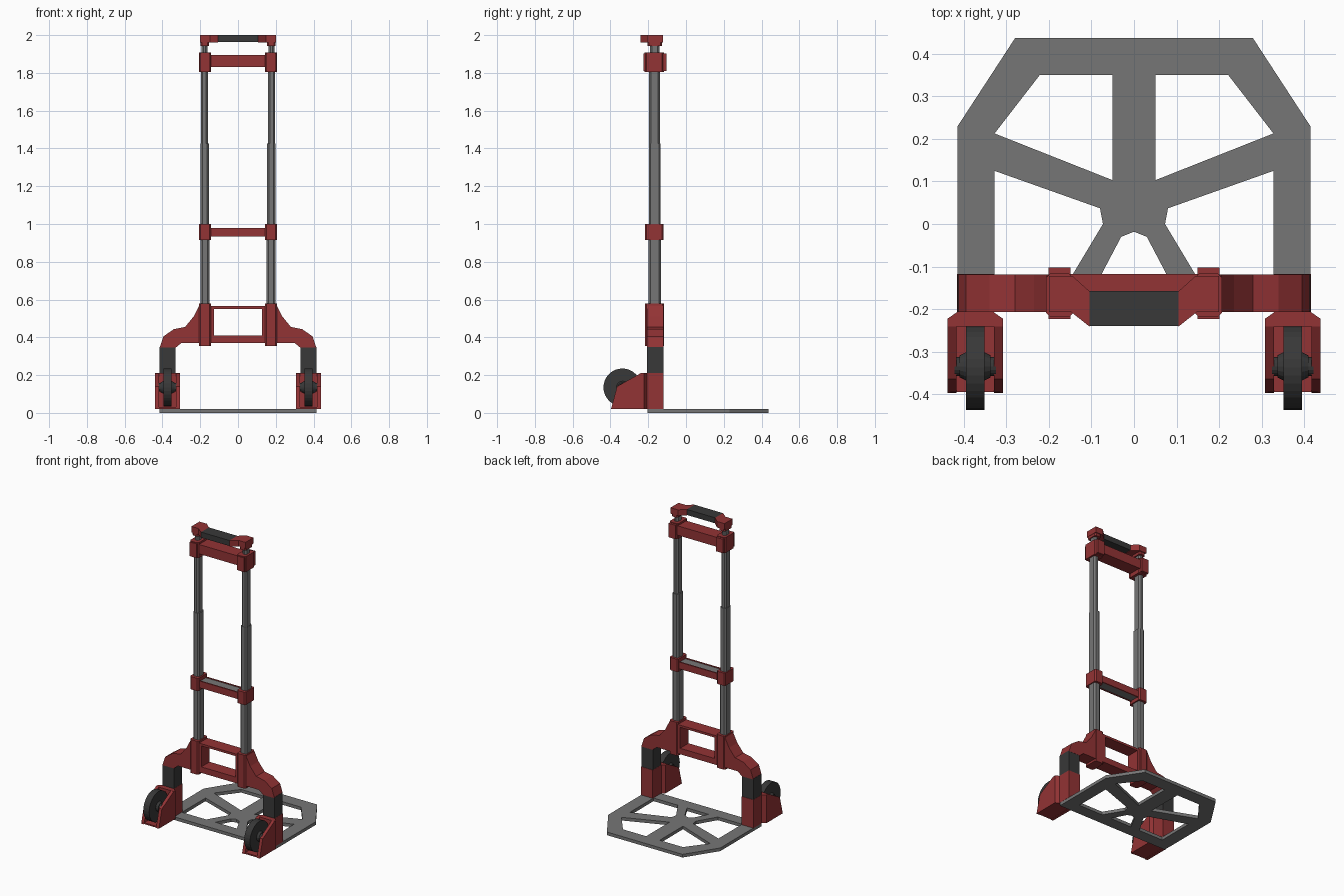
import bpy, bmesh
from math import pi
from mathutils import Matrix

if "Cube" in bpy.data.objects:
    bpy.data.objects.remove(bpy.data.objects["Cube"])


def material(name, rgb):
    m = bpy.data.materials.new(name)
    m.diffuse_color = (*rgb, 1)
    m.use_nodes = True
    m.node_tree.nodes["Principled BSDF"].inputs["Base Color"].default_value = m.diffuse_color
    return m


RED = material("red_plastic", (0.29, 0.033, 0.035))
DARK = material("dark_rubber", (0.04, 0.04, 0.04))
GREY = material("grey_metal", (0.18, 0.18, 0.18))


def finish(name, bm, mat, mirror):
    bmesh.ops.recalc_face_normals(bm, faces=bm.faces)
    me = bpy.data.meshes.new(name)
    bm.to_mesh(me)
    bm.free()
    me.materials.clear()
    me.materials.append(mat)
    ob = bpy.data.objects.new(name, me)
    bpy.context.collection.objects.link(ob)
    if mirror:
        mod = ob.modifiers.new("mirror", 'MIRROR')
        mod.use_mirror_merge = False
    return ob


def box(name, x, y, z, mat, mirror=False, chamfer=0):
    """Box from ranges, with optional chamfered upright edges."""
    bm = bmesh.new()
    size = [b - a for a, b in (x, y, z)]
    mid = [(a + b) / 2 for a, b in (x, y, z)]
    bmesh.ops.create_cube(bm, size=1, matrix=Matrix.Translation(mid) @ Matrix.Diagonal((*size, 1)))
    if chamfer:
        up = [e for e in bm.edges if abs(e.verts[0].co.z - e.verts[1].co.z) > 1e-5]
        bmesh.ops.bevel(bm, geom=up, offset=chamfer, segments=1, affect='EDGES')
    return finish(name, bm, mat, mirror)


# local (u, v, depth) -> world, by extrusion axis
AXES = {
    'Z': Matrix.Identity(4),
    'Y': Matrix(((1, 0, 0, 0), (0, 0, 1, 0), (0, 1, 0, 0), (0, 0, 0, 1))),
    'X': Matrix(((0, 0, 1, 0), (1, 0, 0, 0), (0, 1, 0, 0), (0, 0, 0, 1))),
}


def profile(name, loops, axis, lo, hi, mat, mirror=False):
    """Extruded flat outline; any inner loops become holes."""
    cu = bpy.data.curves.new(name + "_outline", 'CURVE')
    cu.dimensions = '2D'
    cu.fill_mode = 'BOTH'
    cu.extrude = (hi - lo) / 2
    for pts in loops:
        sp = cu.splines.new('POLY')
        sp.points.add(len(pts) - 1)
        for p, (u, v) in zip(sp.points, pts):
            p.co = (u, v, 0, 1)
        sp.use_cyclic_u = True
    tmp = bpy.data.objects.new(name + "_tmp", cu)
    bpy.context.collection.objects.link(tmp)
    me = bpy.data.meshes.new_from_object(tmp.evaluated_get(bpy.context.evaluated_depsgraph_get()))
    bpy.data.objects.remove(tmp)
    bm = bmesh.new()
    bm.from_mesh(me)
    bpy.data.meshes.remove(me)
    bmesh.ops.remove_doubles(bm, verts=bm.verts, dist=1e-5)
    for f in bm.faces:
        f.smooth = False
    bm.transform(AXES[axis] @ Matrix.Translation((0, 0, (lo + hi) / 2)))
    return finish(name, bm, mat, mirror)


def disc(name, x, y, z, r1, r2, mat, sides=32):
    """Cylinder or cone along x, mirrored to both sides."""
    bm = bmesh.new()
    bmesh.ops.create_cone(bm, cap_ends=True, segments=sides, radius1=r1, radius2=r2, depth=x[1] - x[0],
                          matrix=Matrix.Translation(((x[0] + x[1]) / 2, y, z)) @ Matrix.Rotation(pi / 2, 4, 'Y'))
    return finish(name, bm, mat, True)


def flip(pts):
    return [(-x, y) for x, y in reversed(pts)]


# toe plate with cut-outs
edge = [(0.415, -0.205), (0.415, 0.23), (0.28, 0.437)]
front_hole = [(0.05, 0.35), (0.222, 0.35), (0.328, 0.213), (0.05, 0.103)]
side_hole = [(0.328, 0.125), (0.08, 0.037), (0.073, 0.0), (0.148, -0.125), (0.328, -0.125)]
centre_half = [(0.08, -0.125), (0.03, -0.03)]
profile("toe_plate", [edge + flip(edge), front_hole, flip(front_hole), side_hole, flip(side_hole),
                      centre_half + [(0, -0.018)] + flip(centre_half)], 'Z', 0, 0.021, GREY)

# legs and the sleeves around their feet
box("leg", (0.33, 0.415), (-0.207, -0.12), (0.2, 0.35), DARK, True)
box("leg_sleeve", (0.329, 0.416), (-0.212, -0.118), (0.02, 0.21), RED, True)

# arched lower frame with window
arch = [(0.127, 0.37), (0.30, 0.37), (0.33, 0.345), (0.415, 0.345), (0.395, 0.405), (0.34, 0.443),
        (0.28, 0.455), (0.235, 0.51), (0.205, 0.57), (0.15, 0.565)]
window = [(-0.127, 0.41), (0.127, 0.41), (0.127, 0.55), (-0.127, 0.55)]
profile("lower_frame", [arch + flip(arch), window], 'Y', -0.207, -0.119, RED)
box("lower_clamp", (0.143, 0.206), (-0.217, -0.116), (0.355, 0.578), RED, True, 0.008)

# telescoping tubes
for name, x, y, z in (
        ("lower_tube", (0.151, 0.199), (-0.198, -0.133), (0.4, 0.96)),
        ("middle_tube", (0.153, 0.199), (-0.197, -0.134), (0.94, 1.425)),
        ("upper_tube", (0.16, 0.197), (-0.195, -0.138), (1.4, 1.88)),
        ("handle_tube", (0.161, 0.192), (-0.19, -0.141), (1.85, 1.96))):
    box(name, x, y, z, GREY, True, 0.01)

# middle brace: clamps, red face strips and grey core
box("middle_clamp", (0.143, 0.206), (-0.217, -0.118), (0.915, 1.0), RED, True, 0.008)
box("middle_bar_front", (-0.15, 0.15), (-0.205, -0.196), (0.935, 0.98), RED)
box("middle_bar_back", (-0.15, 0.15), (-0.137, -0.128), (0.935, 0.98), RED)
box("middle_bar_core", (-0.15, 0.15), (-0.196, -0.137), (0.938, 0.976), GREY)

# upper brace
box("upper_clamp", (0.143, 0.207), (-0.219, -0.117), (1.805, 1.908), RED, True, 0.01)
box("upper_clamp_lug", (0.149, 0.201), (-0.224, -0.102), (1.81, 1.903), RED, True)
box("upper_bar", (-0.15, 0.15), (-0.208, -0.118), (1.832, 1.895), RED)

# handle: grip, angled ends and sockets
box("grip", (-0.105, 0.105), (-0.24, -0.158), (1.963, 2.0), DARK)
profile("handle_end", [[(0.105, -0.241), (0.148, -0.207), (0.2, -0.207), (0.2, -0.122), (0.145, -0.122),
                        (0.105, -0.158)]], 'Z', 1.96, 2.0, RED, True)
box("handle_socket", (0.153, 0.198), (-0.204, -0.127), (1.942, 1.97), RED, True, 0.008)

# wheel housing: cheeks, back wall and floor
cheek = [(-0.225, 0.02), (-0.225, 0.21), (-0.24, 0.21), (-0.365, 0.14), (-0.397, 0.02)]
for name, lo, hi in (("inner_cheek", 0.308, 0.329), ("outer_cheek", 0.418, 0.439)):
    profile(name, [cheek], 'X', lo, hi, RED, True)
profile("housing_wall", [[(0.308, -0.241), (0.439, -0.241), (0.439, -0.223), (0.416, -0.207),
                          (0.331, -0.207), (0.308, -0.223)]], 'Z', 0.02, 0.21, RED, True)
box("housing_floor", (0.315, 0.432), (-0.395, -0.23), (0.021, 0.03), RED, True)

# wheels with hubs and axles
disc("wheel", (0.352, 0.395), -0.337, 0.135, 0.1, 0.1, DARK)
disc("axle", (0.325, 0.422), -0.335, 0.135, 0.022, 0.022, DARK, 16)
disc("inner_hub", (0.337, 0.353), -0.335, 0.135, 0.026, 0.034, DARK, 16)
disc("outer_hub", (0.394, 0.41), -0.335, 0.135, 0.034, 0.026, DARK, 16)
